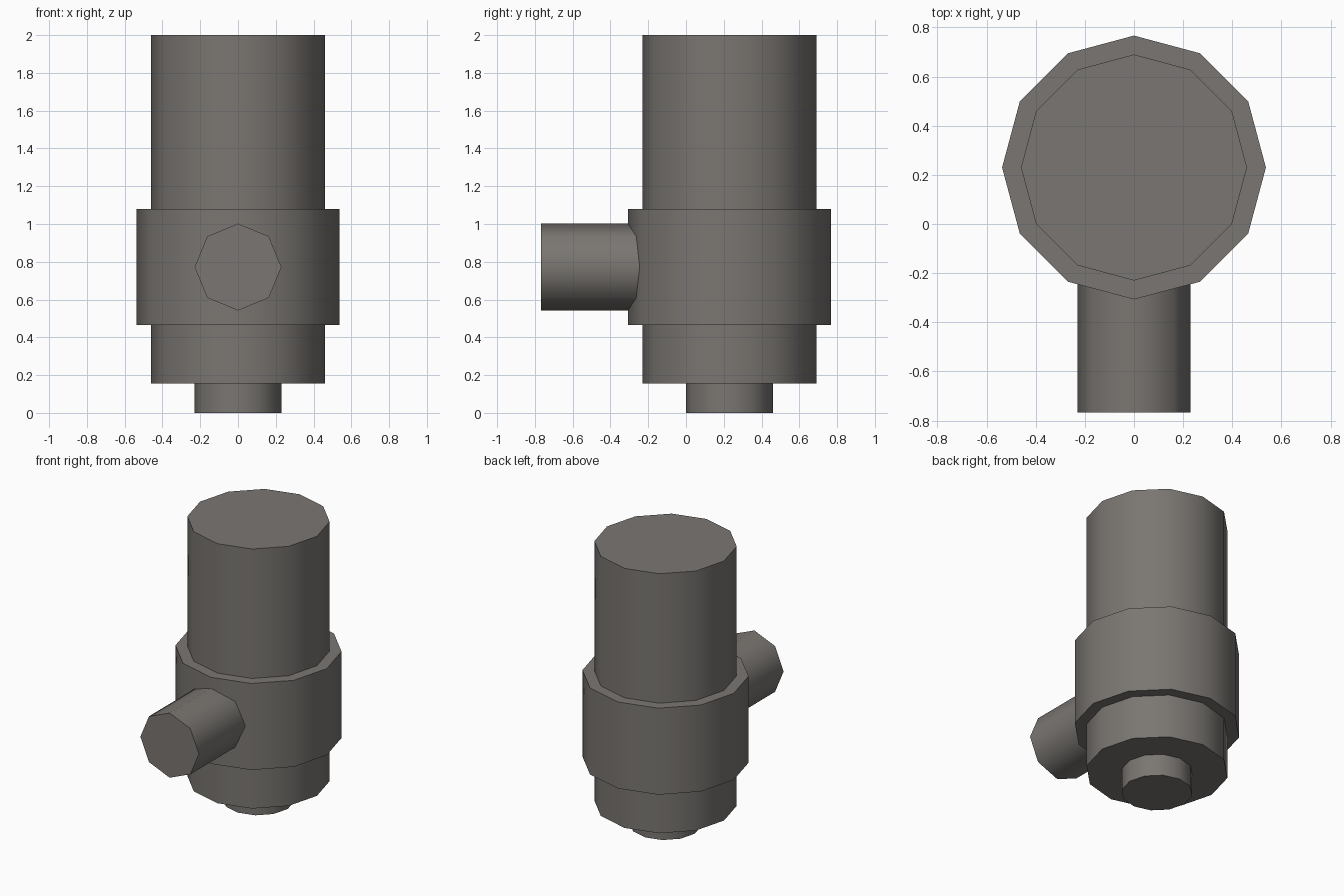
import bpy, math

if "Cube" in bpy.data.objects:
    bpy.data.objects.remove(bpy.data.objects["Cube"])

grey = bpy.data.materials.new("warm_dark_grey")
grey.diffuse_color = (0.195, 0.182, 0.168, 1)
grey.use_nodes = True
grey.node_tree.nodes["Principled BSDF"].inputs["Base Color"].default_value = grey.diffuse_color

AXIS_Y = 0.23  # upright parts share this axis


def cylinder(name, sides, radius, length, location, rotation=(0, 0, 0)):
    bpy.ops.mesh.primitive_cylinder_add(vertices=sides, radius=radius, depth=length,
                                        location=location, rotation=rotation)
    ob = bpy.context.object
    ob.name = name
    ob.data.materials.append(grey)
    # round sides smooth, end caps sharp
    bpy.ops.object.shade_smooth_by_angle(angle=math.radians(60))
    return ob


# upright stack: bottom stub, main body, wide collar (radius, z from, z to)
for name, r, z0, z1 in [("bottom_stub", 0.23, 0.0, 0.155),
                        ("main_body", 0.46, 0.155, 2.0),
                        ("collar", 0.537, 0.465, 1.08)]:
    cylinder(name, 12, r, z1 - z0, (0, AXIS_Y, (z0 + z1) / 2))

# side pipe pointing to the front, ending inside the body
y0, y1 = -0.768, AXIS_Y
cylinder("side_pipe", 8, 0.23, y1 - y0, (0, (y0 + y1) / 2, 0.772), (math.pi / 2, 0, 0))
